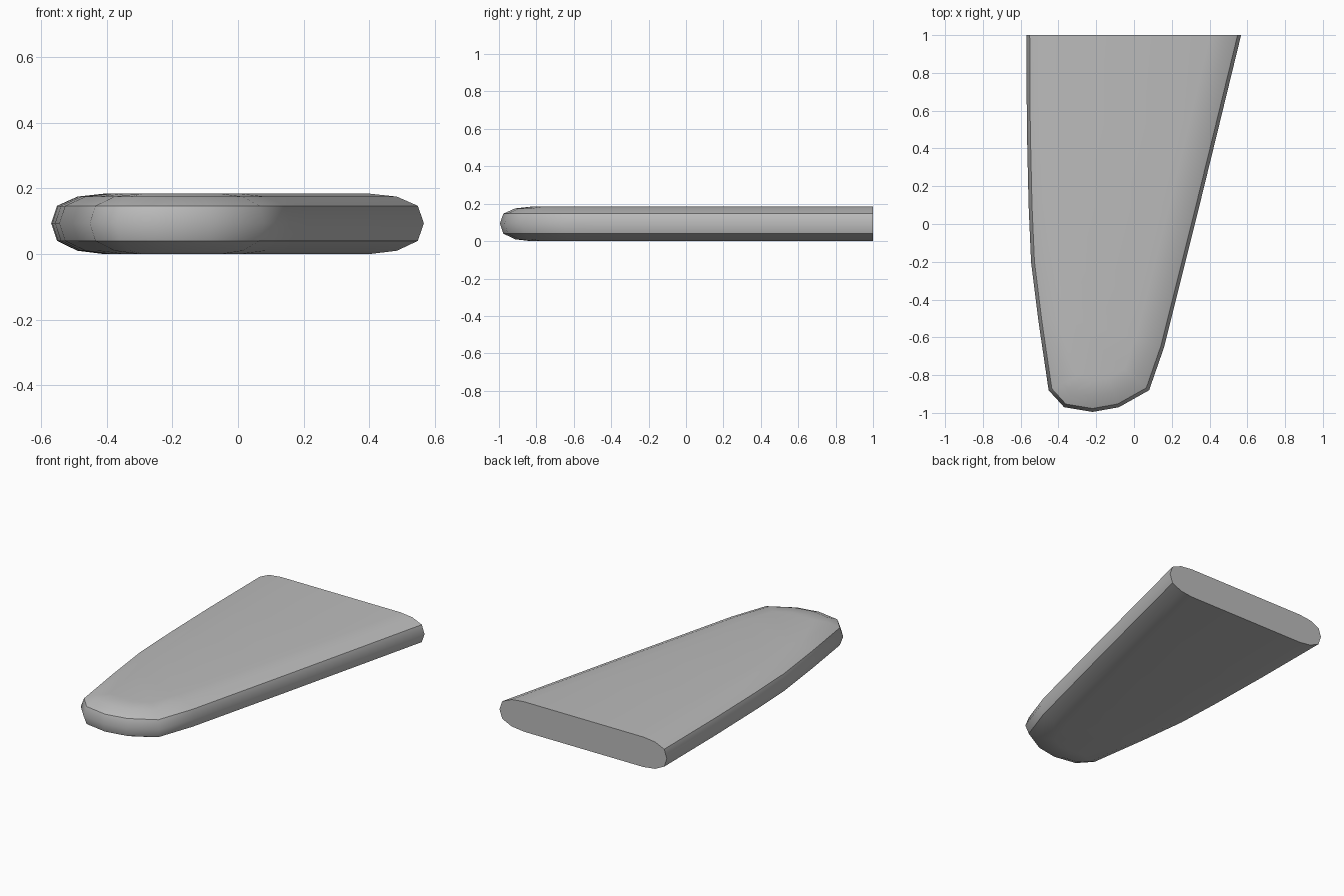
import bpy, bmesh
from mathutils import Vector

cube = bpy.data.objects.get("Cube")
if cube:
    bpy.data.objects.remove(cube, do_unlink=True)

# Plan outline, from the back right corner round the nose to the back left
OUTLINE = [(-.57, 1), (-.567, .5), (-.558, .1), (-.545, -.2), (-.505, -.52),
           (-.452, -.88), (-.37, -.97), (-.22, -.995), (-.08, -.97),
           (.08, -.88), (.16, -.65), (.21, -.45), (.33, .03), (.45, .52), (.567, 1)]
# Rounded rim: inset from the outline and height, bottom to top
RIM = [(.16, 0), (.08, .01), (.018, .04), (0, .094),
       (.018, .147), (.08, .175), (.16, .184)]


def inset_outline(distance):
    """Move the outline inwards, keeping its ends on the flat back plane."""
    points = [Vector(p) for p in OUTLINE]
    normals = []
    for a, b in zip(points, points[1:]):
        d = (b - a).normalized()
        normals.append(Vector((-d.y, d.x)))
    result = []
    for i, p in enumerate(points):
        if i == 0 or i == len(points) - 1:
            n = normals[0] if i == 0 else normals[-1]
            result.append(p + Vector((distance / n.x, 0)))
        else:
            n, m = normals[i - 1], normals[i]
            result.append(p + (n + m) * distance / (1 + n.dot(m)))
    return result


# Stacked outlines form the rim, closed by the top, bottom and back faces
bm = bmesh.new()
rings = [[bm.verts.new((p.x, p.y, z)) for p in inset_outline(inset)]
         for inset, z in RIM]
for low, high in zip(rings, rings[1:]):
    for i in range(len(low) - 1):
        bm.faces.new((low[i], low[i + 1], high[i + 1], high[i]))
for ring in (rings[0], rings[-1]):
    for i in range(len(ring) // 2):
        j = len(ring) - 1 - i
        corners = [ring[i], ring[i + 1], ring[j - 1], ring[j]]
        bm.faces.new(list(dict.fromkeys(corners)))
bm.faces.new([r[0] for r in rings] + [r[-1] for r in reversed(rings)])
bmesh.ops.recalc_face_normals(bm, faces=bm.faces)
mesh = bpy.data.meshes.new("tapered_panel")
bm.to_mesh(mesh)
bm.free()
panel = bpy.data.objects.new("tapered_panel", mesh)
bpy.context.collection.objects.link(panel)

# Plain grey finish
grey = bpy.data.materials.new("grey")
grey.use_nodes = True
grey.diffuse_color = (.5, .5, .5, 1)
grey.node_tree.nodes["Principled BSDF"].inputs["Base Color"].default_value = (.5, .5, .5, 1)
mesh.materials.append(grey)

# Smooth rim with a crisp back edge
bpy.ops.object.select_all(action="DESELECT")
panel.select_set(True)
bpy.context.view_layer.objects.active = panel
bpy.ops.object.shade_smooth_by_angle(angle=.7)
